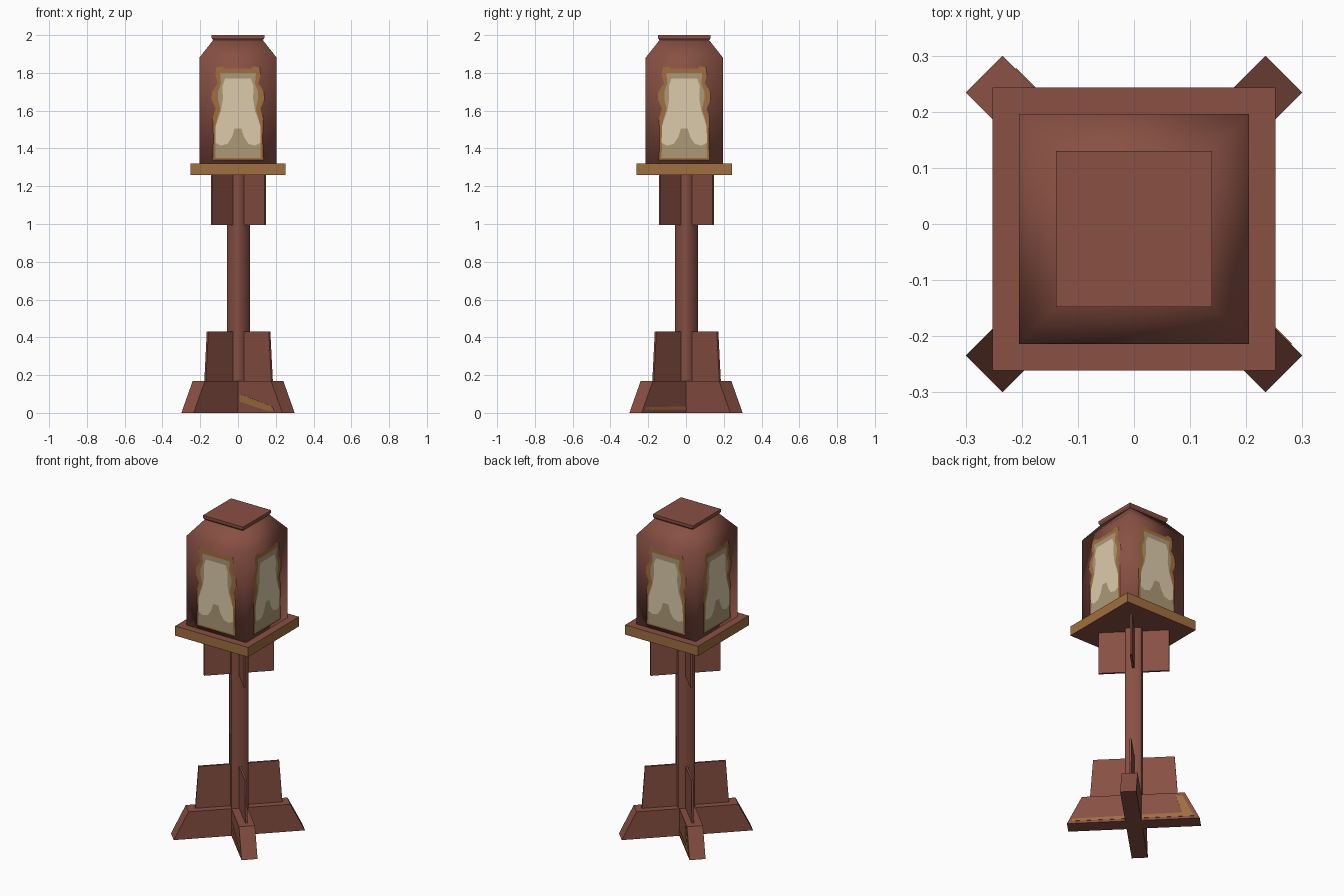
import bpy, bmesh, math
from mathutils import Vector, Matrix

if "Cube" in bpy.data.objects:
    bpy.data.objects.remove(bpy.data.objects["Cube"])


def material(name, rgb):
    m = bpy.data.materials.new(name)
    m.diffuse_color = (*rgb, 1)
    m.use_nodes = True
    m.node_tree.nodes["Principled BSDF"].inputs["Base Color"].default_value = m.diffuse_color
    return m


RED = material("red_brown_wood", (0.246, 0.080, 0.056))
GOLD = material("golden_wood", (0.350, 0.156, 0.050))
BEIGE = material("shaded_glass", (0.413, 0.314, 0.181))
CREAM = material("cream_glass", (0.72, 0.60, 0.41))


def finish(name, bm, mats, smooth=None, recalc=True):
    if recalc:
        bmesh.ops.recalc_face_normals(bm, faces=bm.faces)
    me = bpy.data.meshes.new(name)
    bm.to_mesh(me)
    bm.free()
    for m in mats:
        me.materials.append(m)
    ob = bpy.data.objects.new(name, me)
    bpy.context.collection.objects.link(ob)
    if smooth:
        bpy.ops.object.select_all(action='DESELECT')
        ob.select_set(True)
        bpy.context.view_layer.objects.active = ob
        bpy.ops.object.shade_smooth_by_angle(angle=math.radians(smooth))
    return ob


def slab(name, profile, t0, t1, degrees, mat, center=(0, 0)):
    """Extrude an upright (radius, z) profile from t0 to t1 across a direction."""
    a = math.radians(degrees)
    u, v = Vector((math.cos(a), math.sin(a), 0)), Vector((-math.sin(a), math.cos(a), 0))
    c = Vector((*center, 0))
    bm = bmesh.new()
    sides = [[bm.verts.new(c + u * r + v * t + Vector((0, 0, z))) for r, z in profile]
             for t in (t0, t1)]
    n = len(profile)
    bm.faces.new(sides[0])
    bm.faces.new(sides[1])
    for i in range(n):
        j = (i + 1) % n
        bm.faces.new((sides[0][i], sides[0][j], sides[1][j], sides[1][i]))
    return finish(name, bm, [mat])


def loft(name, rings, center, mats, chamfer=0, degrees=0, smooth=None, side_mat=0):
    """Stack square (optionally chamfered) rings given as (half width, z)."""
    rot = Matrix.Rotation(math.radians(degrees), 3, 'Z')
    bm = bmesh.new()
    loops = []
    for h, z in rings:
        k = h - chamfer
        pts = [(h, -k), (h, k), (k, h), (-k, h), (-h, k), (-h, -k), (-k, -h), (k, -h)]
        if not chamfer:
            pts = [(h, -h), (h, h), (-h, h), (-h, -h)]
        loops.append([bm.verts.new(rot @ Vector((x, y, z)) + Vector((*center, 0)))
                      for x, y in pts])
    for lo, hi in zip(loops, loops[1:]):
        n = len(lo)
        for i in range(n):
            f = bm.faces.new((lo[i], lo[(i + 1) % n], hi[(i + 1) % n], hi[i]))
            f.material_index = side_mat
    bm.faces.new(loops[0])
    bm.faces.new(loops[-1])
    return finish(name, bm, mats, smooth)


# crossed feet, lower braces and upper braces on both diagonals
OFF = (0.003, 0.003)
for i, ang in enumerate((45, -45)):
    slab(f"foot_beam_{i}", [(-.378, 0), (.378, 0), (.293, .17), (-.293, .17)],
         -.046, .046, ang, RED)
    slab(f"lower_brace_{i}", [(-.252, .15), (.252, .15), (.232, .43), (-.232, .43)],
         -.006, .006, ang, RED, OFF)
    slab(f"upper_brace_{i}", [(-.201, .995), (.201, .995), (.201, 1.27), (-.201, 1.27)],
         -.006, .006, ang, RED, OFF)

# worn golden streaks painted on the feet
slab("front_streak", [(.06, .06), (.27, .01), (.32, .01), (.30, .035), (.06, .10)],
     -.048, -.045, -45, GOLD)
slab("back_streak", [(.35, .015), (.35, .03), (-.28, .04), (-.24, .15), (-.28, .15),
                     (-.345, .015)], .045, .048, -45, GOLD)

# post, tray and lantern housing with its cap
LC = (0, -.009)
loft("post", [(.048, .1), (.048, 1.28)], OFF, [RED], chamfer=.009, degrees=45, smooth=50)
loft("tray", [(.252, 1.26), (.252, 1.32)], LC, [RED, GOLD], side_mat=1)
loft("lantern_housing", [(.205, 1.31), (.205, 1.88), (.13, 1.975)], LC, [RED], smooth=100)
loft("lantern_cap", [(.130, 1.97), (.139, 1.985), (.139, 2.0)], LC, [RED], smooth=30)

# window layers: right half outlines, top to bottom, mirrored into full shapes
LAYERS = [
    ("window_frame", GOLD, .002,
     [(.07, 1.822), (.08, 1.835), (.115, 1.83), (.12, 1.79), (.108, 1.745), (.138, 1.70),
      (.14, 1.66), (.118, 1.61), (.134, 1.56), (.13, 1.45), (.134, 1.34)]),
    ("window_shade", BEIGE, .004,
     [(.095, 1.80), (.09, 1.745), (.106, 1.70), (.106, 1.66), (.094, 1.61), (.112, 1.55),
      (.118, 1.45), (.12, 1.35)]),
    ("window_glow", CREAM, .006,
     [(.068, 1.77), (.082, 1.73), (.08, 1.66), (.09, 1.60), (.118, 1.52), (.12, 1.43),
      (.09, 1.415), (.055, 1.425), (.032, 1.46), (.018, 1.505)]),
]
for k, side in enumerate(("front", "right", "back", "left")):
    rot = Matrix.Rotation(k * math.pi / 2, 3, 'Z')
    for name, mat, gap, half in LAYERS:
        outline = [(-x, z) for x, z in half] + half[::-1]   # counter-clockwise from outside
        bm = bmesh.new()
        bm.faces.new([bm.verts.new(rot @ Vector((x, -.205 - gap, z)) + Vector((*LC, 0)))
                      for x, z in outline])
        finish(f"{side}_{name}", bm, [mat], recalc=False)
